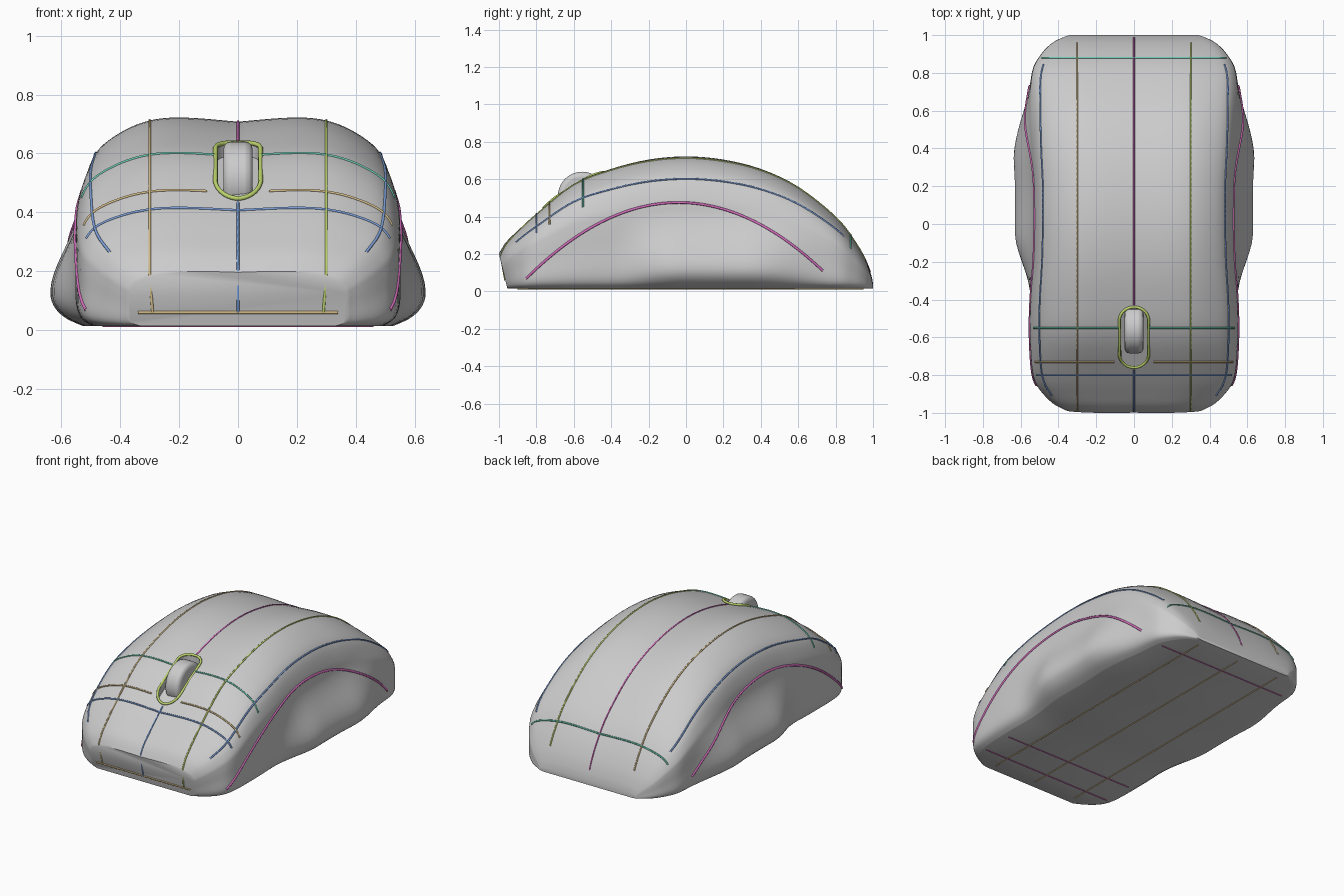
import bpy, bmesh, math
from mathutils import Vector

if "Cube" in bpy.data.objects:
    bpy.data.objects.remove(bpy.data.objects["Cube"])

# stations along the body: y, top height, half width
STATIONS = [(-1, .20, .37), (-.965, .26, .43), (-.9, .325, .485), (-.8, .415, .535), (-.6, .575, .55),
            (-.4, .655, .548), (-.2, .705, .535), (0, .722, .53), (.2, .705, .53), (.4, .655, .54),
            (.6, .56, .545), (.8, .40, .54), (.9, .275, .49), (.96, .17, .43), (.99, .09, .37), (1, .04, .34)]
# half cross-section: fraction of width, fraction of height
PROFILE = [(0, .98), (.35, 1), (.57, .985), (.76, .925), (.91, .83), (.985, .68),
           (1, .55), (1, .35), (1, .15), (.97, .05), (.9, 0)]
BASE = .015


def spline(pts, t):
    i = max(0, min(int(t), len(pts) - 2))
    f = t - i
    p = [Vector(pts[max(0, min(k, len(pts) - 1))]) for k in range(i - 1, i + 3)]
    return p[1] + .5 * f * (p[2] - p[0] + f * (2 * p[0] - 5 * p[1] + 4 * p[2] - p[3]
                            + f * (3 * (p[1] - p[2]) + p[3] - p[0])))


def ramp(a, b, v):
    v = max(0, min(1, (v - a) / (b - a)))
    return v * v * (3 - 2 * v)


def flare(z):
    if z < .12:
        return 1 - .55 * ((.12 - z) / .105) ** 2
    return math.cos(min(1, (z - .12) / .32) * math.pi / 2) ** 2


def surface(s, t):
    y, h, w = spline(STATIONS, s)
    fx, fz = spline(PROFILE, t)
    z = BASE + fz * (h - BASE)
    side = ramp(-.4, -.04, y) * (1 - ramp(.32, .8, y))
    x = fx * w + .1 * side * flare(z) * ramp(.75, .9, fx)
    # the nose leans forward towards its top edge
    y += .045 * (1 - fz) * (1 - ramp(-1, -.85, y))
    return Vector((x, y, z))


def solve(fn, target, lo, hi):
    for _ in range(30):
        mid = (lo + hi) / 2
        lo, hi = (mid, hi) if fn(mid) < target else (lo, mid)
    return lo


def station_at(y):
    return solve(lambda s: spline(STATIONS, s)[0], y, 0, len(STATIONS) - 1)


def top_point(x, y):
    s = station_at(y)
    p = surface(s, solve(lambda t: surface(s, t).x, abs(x), 0, 6))
    return Vector((math.copysign(p.x, x), p.y, p.z))


def rim_point(y):
    # arched edge of the shell on the flank
    z = .475 * (1 - ((y + .04) / .88) ** 2)
    s = station_at(y)
    return surface(s, solve(lambda t: -surface(s, t).z, -z, 2, 10))


def mesh_object(name, bm):
    bmesh.ops.recalc_face_normals(bm, faces=bm.faces)
    me = bpy.data.meshes.new(name)
    bm.to_mesh(me)
    bm.free()
    ob = bpy.data.objects.new(name, me)
    bpy.context.collection.objects.link(ob)
    return ob


def smooth(ob):
    bpy.ops.object.select_all(action='DESELECT')
    ob.select_set(True)
    bpy.context.view_layer.objects.active = ob
    bpy.ops.object.shade_smooth_by_angle(angle=math.radians(40))


def material(name, color):
    m = bpy.data.materials.new(name)
    m.diffuse_color = (*color, 1)
    m.use_nodes = True
    m.node_tree.nodes["Principled BSDF"].inputs["Base Color"].default_value = m.diffuse_color
    return m


def seam(name, pts, mat, closed=False, radius=.005):
    cu = bpy.data.curves.new(name, 'CURVE')
    cu.dimensions = '3D'
    cu.bevel_depth = radius
    cu.bevel_resolution = 1
    sp = cu.splines.new('POLY')
    sp.points.add(len(pts) - 1)
    for q, p in zip(sp.points, pts):
        q.co = (*p, 1)
    sp.use_cyclic_u = closed
    cu.materials.append(mat)
    bpy.context.collection.objects.link(bpy.data.objects.new(name, cu))


def flip(p, side):
    return Vector((p.x * side, p.y, p.z))


# body shell with flared thumb sides and flat underside
bm = bmesh.new()
NS, NT = 4 * (len(STATIONS) - 1), 5 * (len(PROFILE) - 1)
rings = []
for i in range(NS + 1):
    half = [surface(i / 4, j / 5) for j in range(NT + 1)]
    rings.append([bm.verts.new(flip(p, -1)) for p in half[:0:-1]] + [bm.verts.new(p) for p in half])
for a, b in zip(rings, rings[1:]):
    for k in range(len(a)):
        n = (k + 1) % len(a)
        bm.faces.new((a[k], a[n], b[n], b[k]))
bm.faces.new(rings[0])
bm.faces.new(rings[-1])
body = mesh_object("mouse_body", bm)

# wheel slot outline
W, Y0, Y1 = .07, -.76, -.44
slot = []
for k in range(32):
    a = 2 * math.pi * (k + .5) / 32
    yc = Y1 - W if math.sin(a) > 0 else Y0 + W
    slot.append((W * math.cos(a), yc + W * math.sin(a)))

# shallow recess cut for the scroll wheel
bm = bmesh.new()
low = [bm.verts.new((x, y, top_point(x, y).z - .04)) for x, y in slot]
high = [bm.verts.new((x, y, .9)) for x, y in slot]
bm.faces.new(low)
bm.faces.new(high)
for k in range(32):
    n = (k + 1) % 32
    bm.faces.new((low[k], low[n], high[n], high[k]))
cutter = mesh_object("slot_cutter", bm)
cutter.hide_render = True
cut = body.modifiers.new("slot", 'BOOLEAN')
cut.object = cutter
cut.solver = 'EXACT'
smooth(body)
bpy.ops.object.modifier_apply(modifier="slot")
bpy.data.objects.remove(cutter)
smooth(body)

# scroll wheel
bpy.ops.mesh.primitive_cylinder_add(vertices=40, radius=.13, depth=.1, location=(0, -.555, .51),
                                    rotation=(0, math.pi / 2, 0))
wheel = bpy.context.object
wheel.name = "scroll_wheel"
bev = wheel.modifiers.new("round", 'BEVEL')
bev.width, bev.segments = .025, 3
smooth(wheel)

# seam colours
lime, teal = material("lime", (.5, .65, .15)), material("teal", (.15, .6, .45))
blue, pink = material("blue", (.2, .35, .7)), material("pink", (.65, .15, .5))
tan = material("tan", (.65, .5, .25))

# slot rim
seam("slot_rim", [top_point(x * 1.1, y) + Vector((0, 0, .006)) for x, y in slot], lime, True, .008)

# lengthwise seams over the back, running down the nose
ys = [-.995 + 1.98 * i / 70 for i in range(71)]
chin = Vector((0, -.967, .06))
seam("centre_seam", [top_point(0, y) for y in ys if y > -.44], pink)
seam("button_split", [chin] + [top_point(0, y) for y in ys if y < -.76], blue)
for side, mat in ((-1, tan), (1, lime)):
    shift = Vector((side * .29, 0, 0))
    seam("top_seam", [chin + shift] + [top_point(side * .3, y) for y in ys if y < .97], mat)

# arched edge seams on both sides
for side in (-1, 1):
    seam("shoulder_seam", [flip(surface(station_at(y), 4), side) for y in ys if -.93 < y < .86], blue)
    seam("side_rim", [flip(rim_point(y), side) for y in ys if -.88 < y < .75], pink, radius=.007)

# crosswise seams
for name, y, mat in (("button_seam", -.55, teal), ("front_seam", -.73, tan),
                     ("nose_seam", -.8, blue), ("tail_seam", .88, teal)):
    s = station_at(y)
    gap = .079 if -.76 < y < -.44 else 0
    half = [p for p in (surface(s, 4.6 * i / 40) for i in range(41)) if p.x >= gap]
    for side in (-1, 1):
        seam(name, [flip(p, side) for p in half], mat)
seam("chin_seam", [chin + Vector((x, 0, 0)) for x in (-.34, .34)], tan)

# underside seams
for x in (-.3, 0, .3):
    seam("base_seam", [(x, -.9, BASE), (x, .95, BASE)], tan, radius=.004)
for y in (-.8, -.6, .8):
    seam("base_cross_seam", [(-.46, y, BASE), (.46, y, BASE)], pink, radius=.004)
